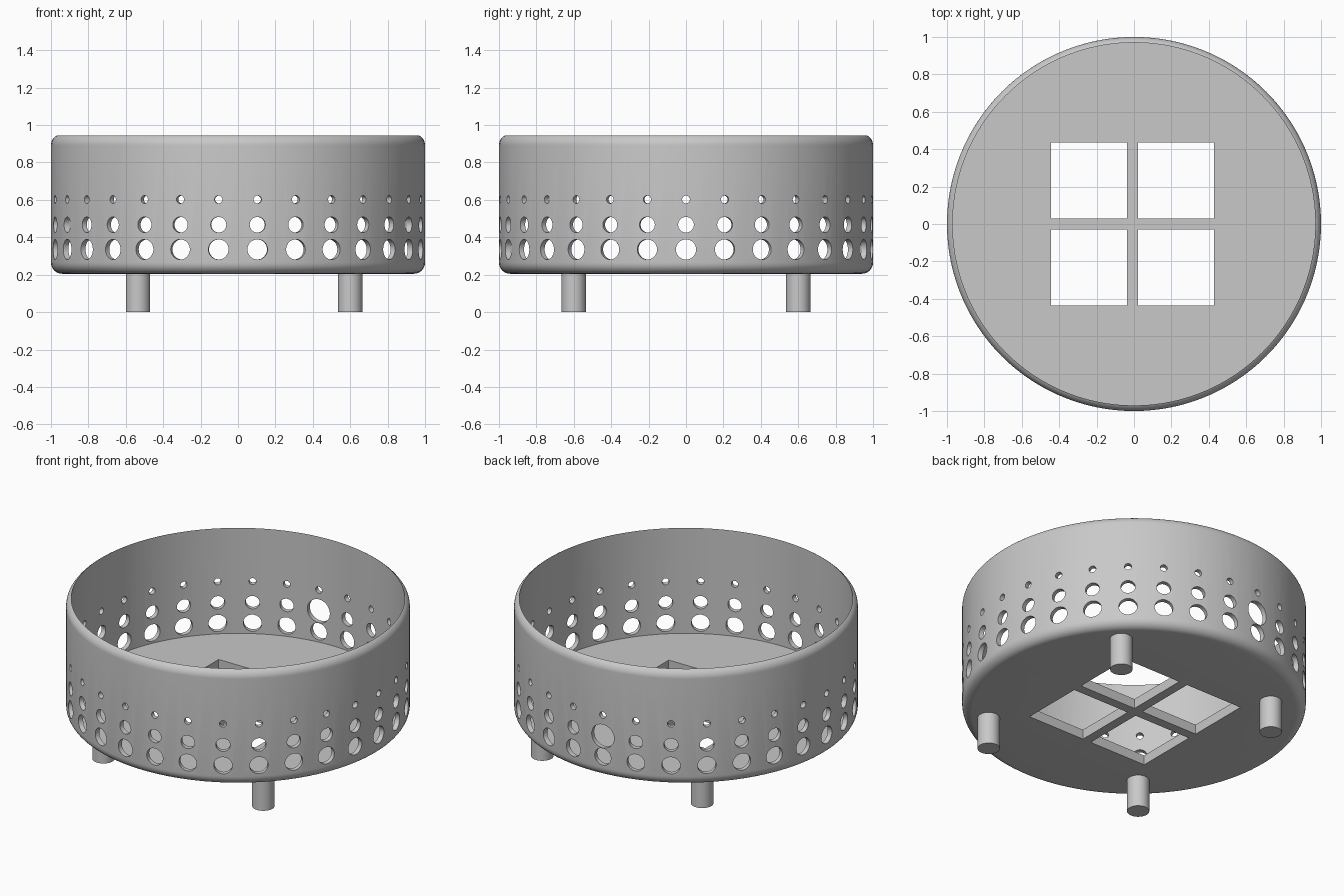
import bpy, bmesh
from math import sin, cos, pi, radians
from mathutils import Matrix, Vector

cube = bpy.data.objects.get("Cube")
if cube:
    bpy.data.objects.remove(cube, do_unlink=True)

grey = bpy.data.materials.new("light_grey")
grey.use_nodes = True
grey.diffuse_color = (0.58, 0.58, 0.58, 1)
grey.node_tree.nodes["Principled BSDF"].inputs["Base Color"].default_value = grey.diffuse_color

BOTTOM, FLOOR, TOP = 0.205, 0.267, 0.944
INNER, FILLET = 0.97, 0.06


def make_object(name, bm):
    bmesh.ops.recalc_face_normals(bm, faces=bm.faces)
    mesh = bpy.data.meshes.new(name)
    bm.to_mesh(mesh)
    bm.free()
    mesh.materials.append(grey)
    obj = bpy.data.objects.new(name, mesh)
    bpy.context.collection.objects.link(obj)
    return obj


def activate(obj):
    bpy.ops.object.select_all(action='DESELECT')
    obj.select_set(True)
    bpy.context.view_layer.objects.active = obj


def smooth(obj):
    activate(obj)
    bpy.ops.object.shade_smooth_by_angle(angle=radians(30))


def lathe(name, profile, steps=120):
    bm = bmesh.new()
    verts = [bm.verts.new((r, 0, z)) for r, z in profile]
    edges = [bm.edges.new(pair) for pair in zip(verts, verts[1:])]
    bmesh.ops.spin(bm, geom=verts + edges, cent=(0, 0, 0), axis=(0, 0, 1),
                   angle=2 * pi, steps=steps, use_duplicate=False)
    bmesh.ops.remove_doubles(bm, verts=bm.verts, dist=0.0005)
    return make_object(name, bm)


def arc(cx, cz, start, end, steps=8):
    angles = [radians(start + (end - start) * i / steps) for i in range(steps + 1)]
    return [(cx + FILLET * cos(a), cz + FILLET * sin(a)) for a in angles]


# Round tray: rounded outer edges, thin wall, solid floor
profile = [(0, BOTTOM)]
profile += arc(1 - FILLET, BOTTOM + FILLET, -90, 0)
profile += arc(1 - FILLET, TOP - 0.052, 0, 60)
profile += [(INNER, FLOOR), (0, FLOOR)]
basket = lathe("basket", profile)

# Cutter: rings of holes in the wall and four square floor openings
bm = bmesh.new()


def wall_hole(angle, z, radius):
    turn = Matrix.Rotation(angle, 4, 'Z')
    place = turn @ Matrix.Translation((0.98, 0, z)) @ Matrix.Rotation(pi / 2, 4, 'Y')
    bmesh.ops.create_cone(bm, cap_ends=True, segments=32, radius1=radius,
                          radius2=radius, depth=0.16, matrix=place)


CABLE_HOLE = 8
for i in range(30):
    for z, radius in ((0.335, 0.054), (0.467, 0.042), (0.602, 0.021)):
        if i == CABLE_HOLE and radius == 0.042:
            radius = 0.075
        wall_hole(i * pi / 15, z, radius)

for x in (-0.24, 0.225):
    for y in (-0.233, 0.233):
        place = Matrix.Translation((x, y, 0.236)) @ Matrix.Diagonal((0.405, 0.405, 0.2, 1))
        bmesh.ops.create_cube(bm, size=1, matrix=place)
cutter = make_object("hole_cutter", bm)
cutter.hide_render = True

activate(basket)
cut = basket.modifiers.new("holes", 'BOOLEAN')
cut.operation = 'DIFFERENCE'
cut.solver = 'EXACT'
cut.object = cutter
bpy.ops.object.modifier_apply(modifier=cut.name)
bpy.data.objects.remove(cutter, do_unlink=True)
smooth(basket)

# Four peg feet
for side, x in (("right", -0.535), ("left", 0.6)):
    for end, y in (("front", -0.6), ("back", 0.6)):
        bm = bmesh.new()
        height = BOTTOM + 0.01
        bmesh.ops.create_cone(bm, cap_ends=True, segments=40, radius1=0.065, radius2=0.065,
                              depth=height, matrix=Matrix.Translation((x, y, height / 2)))
        smooth(make_object(f"{end}_{side}_foot", bm))
